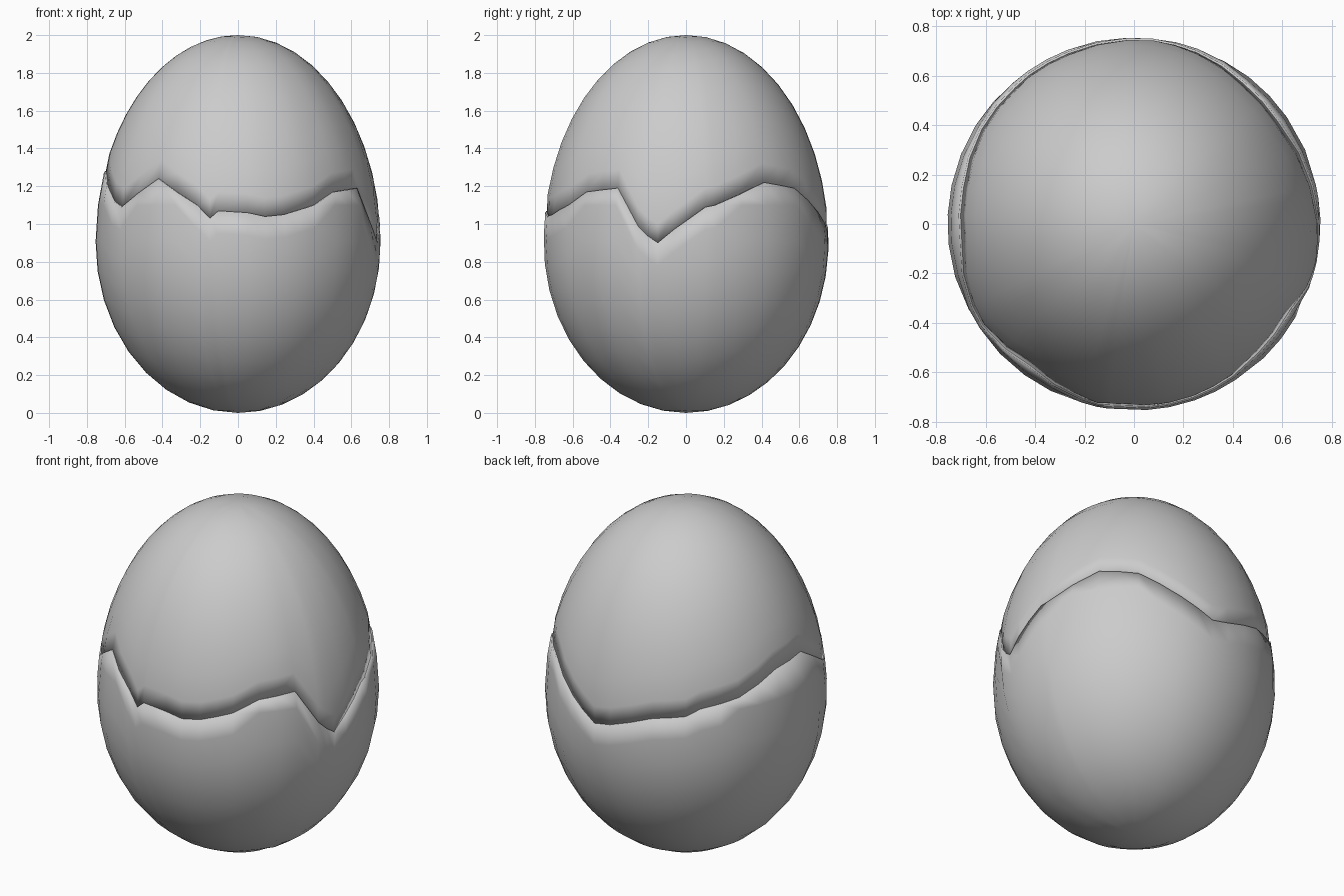
import bpy
import bmesh
from math import acos, atan2, cos, sin, pi, radians

cube = bpy.data.objects.get("Cube")
if cube:
    bpy.data.objects.remove(cube, do_unlink=True)

WIDEST, RADIUS, TOP = 0.9, 0.755, 2.0
THICKNESS, ROWS, MAX_STEP = 0.04, 10, 13

# Crack line around the egg: (degrees from +x, height)
CRACK = [(-174, 1.28), (-153, 1.12), (-146, 1.09), (-126, 1.24), (-107, 1.1),
         (-101.5, 1.03), (-98, 1.07), (-86, 1.06), (-79, 1.04), (-71, 1.05),
         (-57, 1.1), (-46, 1.17), (-30, 1.19), (-20, 0.99), (-16, 0.94),
         (-11.5, 0.9), (-5, 0.97), (8, 1.09), (12, 1.1), (35, 1.22), (52, 1.19),
         (70, 1.06), (84, 0.96), (92, 0.98), (111, 1.06), (125, 1.08),
         (131, 1.12), (148, 1.16), (168, 1.26)]


def egg_point(turn, tilt, inset=0.0):
    """Point on two joined half ellipsoids; tilt runs from bottom to top."""
    half = WIDEST if tilt < pi / 2 else TOP - WIDEST
    r = RADIUS * sin(tilt) - inset
    return (r * cos(turn), r * sin(turn), WIDEST - half * cos(tilt))


def tilt_at(z):
    half = WIDEST if z < WIDEST else TOP - WIDEST
    return acos((WIDEST - z) / half)


def crack_columns():
    """Crack points, with wide gaps filled in."""
    columns = []
    closed = CRACK[1:] + [(CRACK[0][0] + 360, CRACK[0][1])]
    for (a, za), (b, zb) in zip(CRACK, closed):
        steps = int((b - a) / MAX_STEP) + 1
        for i in range(steps):
            t = i / steps
            columns.append((radians(a + (b - a) * t), za + (zb - za) * t))
    return columns


def build_shell(name, pole, band, inset, material):
    """Half shell from the crack, through a narrow band, to one pole."""
    bm = bmesh.new()
    rings = []
    for turn, z in crack_columns():
        start = tilt_at(band(z))
        column = [bm.verts.new(egg_point(turn, tilt_at(z), inset))]
        for i in range(ROWS):
            tilt = start + (pole - start) * i / ROWS
            column.append(bm.verts.new(egg_point(turn, tilt)))
        rings.append(column)
    tip = bm.verts.new(egg_point(0, pole))
    for left, right in zip(rings, rings[1:] + rings[:1]):
        for i in range(ROWS):
            bm.faces.new((left[i], right[i], right[i + 1], left[i + 1]))
        bm.faces.new((left[-1], right[-1], tip))
    bm.normal_update()
    # Make every face point away from the middle of the egg
    for face in bm.faces:
        middle = face.calc_center_median()
        middle.z -= WIDEST
        if face.normal.dot(middle) < 0:
            face.normal_flip()
        face.smooth = True
    mesh = bpy.data.meshes.new(name)
    bm.to_mesh(mesh)
    bm.free()
    mesh.materials.append(material)
    shell = bpy.data.objects.new(name, mesh)
    bpy.context.collection.objects.link(shell)
    solid = shell.modifiers.new("shell_thickness", "SOLIDIFY")
    solid.thickness = THICKNESS
    solid.offset = -1
    return shell


# Shell colour
grey = bpy.data.materials.new("eggshell_grey")
grey.use_nodes = True
colour = (0.6, 0.6, 0.6, 1)
grey.diffuse_color = colour
grey.node_tree.nodes["Principled BSDF"].inputs["Base Color"].default_value = colour

# Lower half with a jagged rim, and the cap sitting just inside it
build_shell("lower_shell", 0.0, lambda z: 1.1 if z > 1.15 else z - 0.12, 0.0, grey)
build_shell("upper_shell", pi, lambda z: z + 0.1, 0.008, grey)
